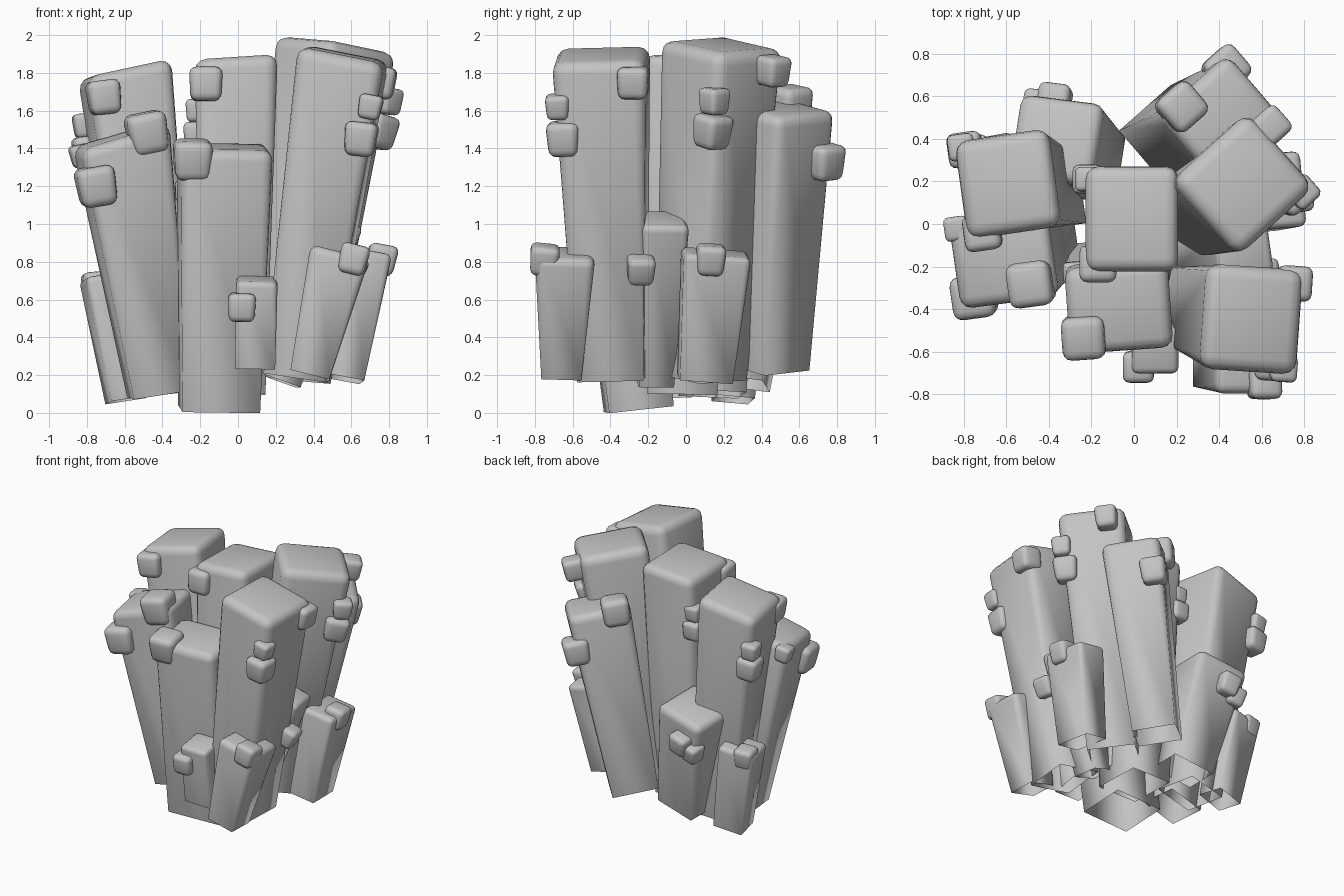
import bpy, bmesh, math, random
from mathutils import Vector, Matrix

random.seed(4)
cube = bpy.data.objects.get("Cube")
if cube:
    bpy.data.objects.remove(cube, do_unlink=True)

stone = bpy.data.materials.new("stone_grey")
stone.use_nodes = True
grey = (0.55, 0.55, 0.55, 1)
stone.diffuse_color = grey
stone.node_tree.nodes["Principled BSDF"].inputs["Base Color"].default_value = grey


def rounded_block(name, matrix, width, depth, length, taper, rounding, open_base, slant=0):
    """Block rising from its base, narrowed towards the base, with rounded edges."""
    bm = bmesh.new()
    bmesh.ops.create_cube(bm, size=1)
    for v in bm.verts:
        v.co = Vector((v.co.x * width, v.co.y * depth, (v.co.z + 0.5) * length))
    edges = [e for e in bm.edges
             if not open_base or max(v.co.z for v in e.verts) > length / 2]
    bmesh.ops.bevel(bm, geom=edges, offset=rounding, segments=3,
                    profile=0.5, affect='EDGES', clamp_overlap=True)
    if open_base:
        # Rounding fades out to crisp corners at the open base
        base = [f for f in bm.faces if f.calc_center_median().z < length * 0.001]
        bmesh.ops.delete(bm, geom=base, context='FACES_ONLY')
        for v in bm.verts:
            if v.co.z < length * 0.001:
                v.co.x = math.copysign(width / 2, v.co.x)
                v.co.y = math.copysign(depth / 2, v.co.y)
        bmesh.ops.remove_doubles(bm, verts=bm.verts, dist=0.0001)
    for v in bm.verts:
        height = v.co.z / length
        scale = taper + (1 - taper) * height
        v.co.x *= scale
        v.co.y *= scale
        v.co.z += slant * v.co.x * height
    mesh = bpy.data.meshes.new(name)
    bm.to_mesh(mesh)
    bm.free()
    mesh.materials.append(stone)
    obj = bpy.data.objects.new(name, mesh)
    obj.matrix_world = matrix
    bpy.context.collection.objects.link(obj)
    bpy.ops.object.select_all(action='DESELECT')
    obj.select_set(True)
    bpy.context.view_layer.objects.active = obj
    bpy.ops.object.shade_smooth_by_angle(angle=math.radians(40))


def crystal(name, top, base, width, depth, taper, turn=0, slant=0, nubs=()):
    """Leaning column between two centres, with small blocks (x, y, z, size) on its sides."""
    top, base = Vector(top), Vector(base)
    axis = top - base
    lean = Vector((0, 0, 1)).rotation_difference(axis).to_matrix().to_4x4()
    frame = lean @ Matrix.Rotation(math.radians(turn), 4, 'Z')
    rounding = min(width, depth) * 0.14
    rounded_block(name, Matrix.Translation(base) @ frame,
                  width, depth, axis.length, taper, rounding, True, slant)
    for i, (x, y, z, size) in enumerate(nubs):
        tilt = Matrix.Rotation(random.uniform(-0.08, 0.08), 4, random.choice('XY'))
        place = Matrix.Translation((x, y, z)) @ frame @ tilt
        place = place @ Matrix.Translation((0, 0, -size / 2))
        rounded_block(f"{name}_nub_{i + 1}", place, size, size, size,
                      random.uniform(0.82, 0.92), size * 0.22, False)


# Tall columns
crystal("centre_column", top=(-.01, .025, 1.88), base=(-.02, -.02, .1),
        width=.44, depth=.5, taper=.75, slant=.07,
        nubs=[(-.17, -.19, 1.74, .18), (-.22, .21, 1.6, .12), (-.22, .21, 1.47, .14)])
crystal("front_column", top=(-.07, -.4, 1.41), base=(-.1, -.25, .02),
        width=.49, depth=.41, taper=.84, turn=4,
        nubs=[(-.24, -.53, 1.34, .21), (-.28, -.23, 1.17, .11)])
crystal("front_left_column", top=(.56, -.45, 1.9), base=(.31, -.39, .19),
        width=.47, depth=.5, taper=.7, turn=-4, slant=-.05,
        nubs=[(.75, -.28, 1.75, .17), (.7, -.68, 1.62, .13), (.65, -.65, 1.45, .18)])
crystal("left_column", top=(.52, .19, 1.95), base=(.25, .08, .19),
        width=.5, depth=.48, taper=.7, turn=42,
        nubs=[(.64, .46, 1.81, .16), (.79, .15, 1.65, .14), (.74, .14, 1.49, .18)])
crystal("back_left_column", top=(.42, .5, 1.62), base=(.15, .43, .24),
        width=.45, depth=.42, taper=.73, turn=41,
        nubs=[(.22, .55, 1.63, .2), (.43, .73, 1.33, .19)])
crystal("back_right_column", top=(-.37, .4, .99), base=(-.22, .27, .16),
        width=.41, depth=.4, taper=.78, turn=-8,
        nubs=[(-.37, .58, .77, .16), (-.45, .56, .71, .14)])
crystal("right_column", top=(-.6, .19, 1.82), base=(-.4, .14, .1),
        width=.46, depth=.47, taper=.68, turn=8, slant=.1,
        nubs=[(-.71, -.04, 1.67, .18), (-.81, .36, 1.52, .13), (-.79, .35, 1.38, .17)])
crystal("front_right_column", top=(-.62, -.17, 1.47), base=(-.42, -.08, .1),
        width=.49, depth=.42, taper=.62, turn=8, slant=.14,
        nubs=[(-.48, -.28, 1.48, .22), (-.75, -.34, 1.2, .21), (-.83, -.02, 1.36, .12)])

# Short columns round the foot
crystal("short_front_left_column", top=(.54, -.64, .85), base=(.38, -.66, .2),
        width=.32, depth=.32, taper=.66, nubs=[(.61, -.75, .81, .16)])
crystal("short_left_column", top=(.68, .16, .85), base=(.56, .1, .18),
        width=.25, depth=.36, taper=.78, turn=5, nubs=[(.76, .13, .81, .16)])
crystal("middle_left_column", top=(.52, -.12, 1.03), base=(.22, -.17, .17),
        width=.28, depth=.25, taper=.75, turn=8, nubs=[(.6, -.24, .76, .15)])
crystal("short_front_column", top=(.1, -.6, .71), base=(.09, -.52, .25),
        width=.22, depth=.22, taper=.97, nubs=[(.02, -.67, .56, .15)])
crystal("short_right_column", top=(-.69, .29, .73), base=(-.58, .25, .07),
        width=.28, depth=.25, taper=.78, turn=10, nubs=[(-.75, .34, .67, .15)])
